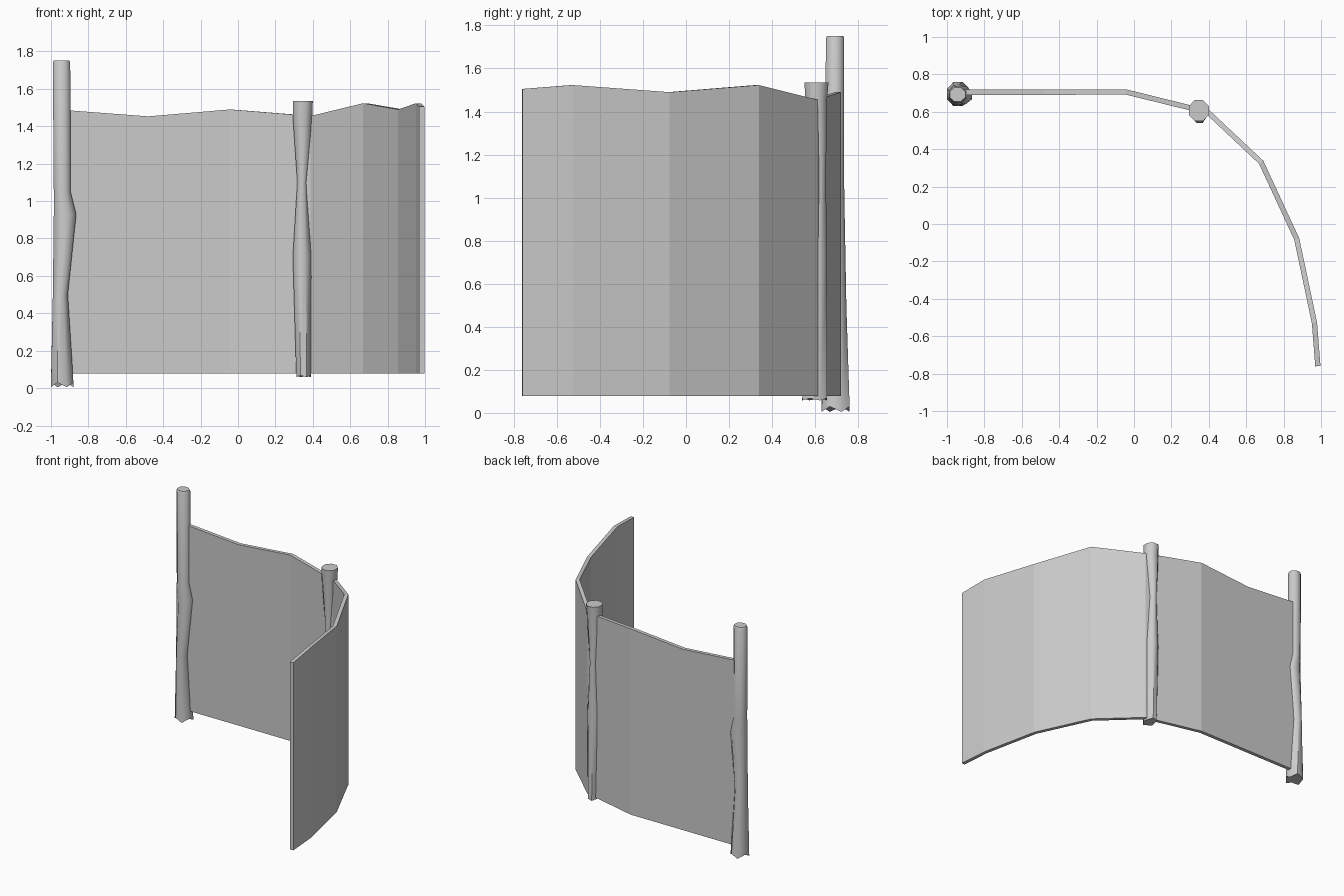
import bpy, bmesh, math
from mathutils import Vector

if "Cube" in bpy.data.objects:
    bpy.data.objects.remove(bpy.data.objects["Cube"])


def finish(name, bm, smooth=False):
    bmesh.ops.recalc_face_normals(bm, faces=bm.faces)
    mesh = bpy.data.meshes.new(name)
    bm.to_mesh(mesh)
    bm.free()
    ob = bpy.data.objects.new(name, mesh)
    bpy.context.collection.objects.link(ob)
    if smooth:
        bpy.context.view_layer.objects.active = ob
        ob.select_set(True)
        bpy.ops.object.shade_smooth_by_angle(angle=math.radians(50))
        ob.select_set(False)
    return ob


def skin(bm, rings):
    """Bridge matching vertex rings and cap both ends."""
    for a, b in zip(rings, rings[1:]):
        for i in range(len(a)):
            j = (i + 1) % len(a)
            bm.faces.new((a[i], a[j], b[j], b[i]))
    bm.faces.new(rings[0])
    bm.faces.new(rings[-1])


def wall(name, path, bottom, thickness):
    """Mitred vertical panel along (x, y, top height) points."""
    bm = bmesh.new()
    pts = [Vector(p[:2]) for p in path]
    rings = []
    for i, (x, y, top) in enumerate(path):
        d0 = (pts[i] - pts[max(i - 1, 0)]).normalized()
        d1 = (pts[min(i + 1, len(pts) - 1)] - pts[i]).normalized()
        t = (d0 + d1).normalized()
        n = Vector((-t.y, t.x)) * thickness / 2
        rings.append([bm.verts.new((x + s * n.x, y + s * n.y, z))
                      for s, z in ((-1, bottom), (1, bottom), (1, top), (-1, top))])
    skin(bm, rings)
    return finish(name, bm)


def post(name, sections, jag):
    """Rough trunk: each section is (z, x0, x1, y0, y1), with a ragged foot."""
    bm = bmesh.new()
    rings = []
    for k, (z, x0, x1, y0, y1) in enumerate(sections):
        ring = []
        for i in range(8):
            a = math.pi * (i + 0.5) / 4
            c, s = math.cos(a) / math.cos(math.pi / 8), math.sin(a) / math.cos(math.pi / 8)
            dz = jag * (i % 2) if k == 0 else 0
            ring.append(bm.verts.new(((x0 + x1) / 2 + c * (x1 - x0) / 2,
                                      (y0 + y1) / 2 + s * (y1 - y0) / 2, z + dz)))
        rings.append(ring)
    skin(bm, rings)
    return finish(name, bm, True)


# Curved panel with an uneven top edge
wall("wall_panel", [
    (-0.93, 0.705, 1.487), (-0.48, 0.705, 1.453), (-0.04, 0.705, 1.49),
    (0.395, 0.598, 1.455), (0.68, 0.33, 1.523), (0.87, -0.08, 1.49),
    (0.965, -0.53, 1.523), (0.983, -0.76, 1.505)], 0.078, 0.028)

# Tall end post
post("end_post", [
    (0.005, -1.0, -0.88, 0.63, 0.76), (0.5, -0.99, -0.91, 0.64, 0.745),
    (0.93, -0.985, -0.865, 0.64, 0.737), (1.05, -0.985, -0.895, 0.645, 0.735),
    (1.74, -0.99, -0.897, 0.65, 0.735), (1.752, -0.985, -0.902, 0.655, 0.73)], 0.025)

# Shorter middle post
post("middle_post", [
    (0.058, 0.312, 0.39, 0.54, 0.655), (0.7, 0.293, 0.392, 0.555, 0.655),
    (1.1, 0.317, 0.368, 0.575, 0.65), (1.45, 0.293, 0.397, 0.555, 0.655),
    (1.535, 0.293, 0.40, 0.55, 0.662)], 0.01)
